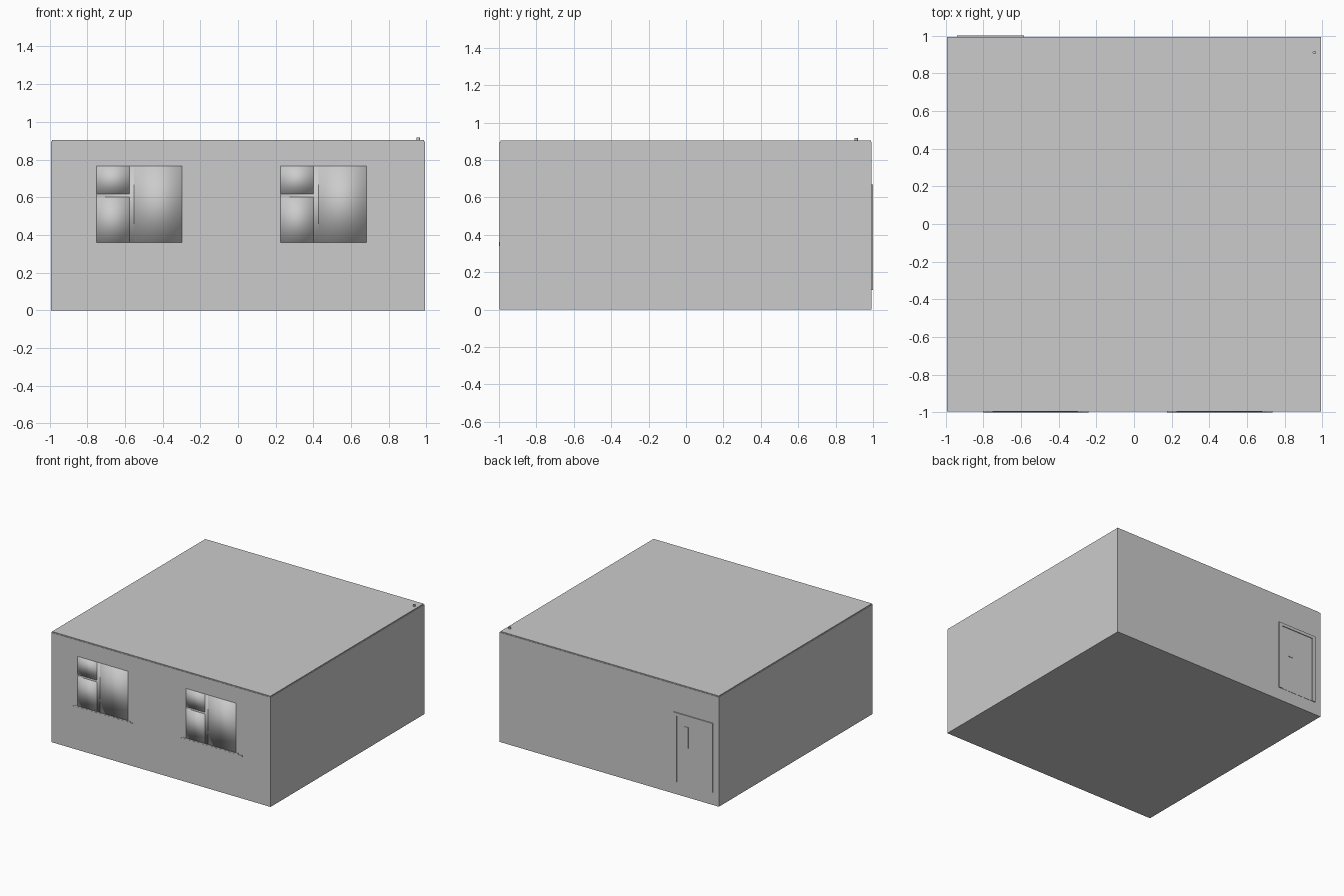
import bpy, bmesh
from mathutils import Vector

if "Cube" in bpy.data.objects:
    bpy.data.objects.remove(bpy.data.objects["Cube"])


def box(name, x, y, z, smooth=False):
    """Axis-aligned box from (min, max) ranges."""
    bm = bmesh.new()
    bmesh.ops.create_cube(bm, size=1)
    lo = Vector((x[0], y[0], z[0]))
    hi = Vector((x[1], y[1], z[1]))
    for v in bm.verts:
        v.co = Vector([(lo[i] + hi[i]) / 2 + v.co[i] * (hi[i] - lo[i]) for i in range(3)])
    for f in bm.faces:
        f.smooth = smooth
    me = bpy.data.meshes.new(name)
    bm.to_mesh(me)
    bm.free()
    ob = bpy.data.objects.new(name, me)
    bpy.context.collection.objects.link(ob)
    return ob


W, FRONT, BACK = 0.992, -0.996, 0.992

# Building shell: plinth, walls and slightly inset roof slab
box("plinth", (-W, W), (FRONT, BACK), (0, 0.10))
box("walls", (-W, W), (FRONT, BACK), (0.10, 0.897))
box("roof_slab", (-W + 0.004, W - 0.004), (FRONT + 0.004, BACK - 0.004), (0.897, 0.904))

# Small roof vent at the back right corner
bpy.ops.mesh.primitive_cylinder_add(vertices=12, radius=0.009, depth=0.016,
                                    location=(0.957, 0.91, 0.91))
bpy.context.object.name = "roof_vent"


def window(name, x0):
    """Window with smooth-shaded panes; x0 is its left edge."""
    y = FRONT
    # Backing frame
    box(name + "_frame", (x0, x0 + 0.455), (y - 0.001, y + 0.02), (0.358, 0.765), True)
    # Narrow column of two sashes and one tall sash
    for part, a, b, lo, hi in (("upper_sash", 0.0, 0.175, 0.617, 0.765),
                               ("lower_sash", 0.0, 0.175, 0.360, 0.602),
                               ("tall_sash", 0.200, 0.455, 0.360, 0.765)):
        box(f"{name}_{part}", (x0 + a, x0 + b), (y - 0.002, y + 0.015), (lo, hi), True)
    # Stepped sill
    box(name + "_sill_top", (x0 - 0.025, x0 + 0.475), (y - 0.003, y + 0.01), (0.352, 0.361))
    box(name + "_sill", (x0 - 0.05, x0 + 0.51), (y - 0.004, y + 0.01), (0.341, 0.352))


window("left_window", -0.752)
window("right_window", 0.226)

# Back door: leaf, jambs, lintel and narrow glazed slot
D0, D1 = -0.94, -0.585
box("door_leaf", (D0 + 0.03, D1 - 0.03), (BACK - 0.01, BACK + 0.002), (0.105, 0.645))
for side, a in (("left", D0), ("right", D1 - 0.03)):
    box(f"door_jamb_{side}", (a, a + 0.03), (BACK - 0.01, BACK + 0.008), (0.105, 0.67))
box("door_lintel", (D0 + 0.03, D1 - 0.03), (BACK - 0.01, BACK + 0.008), (0.645, 0.67))
box("door_glazing", (-0.717, -0.678), (BACK - 0.01, BACK + 0.006), (0.405, 0.575))
